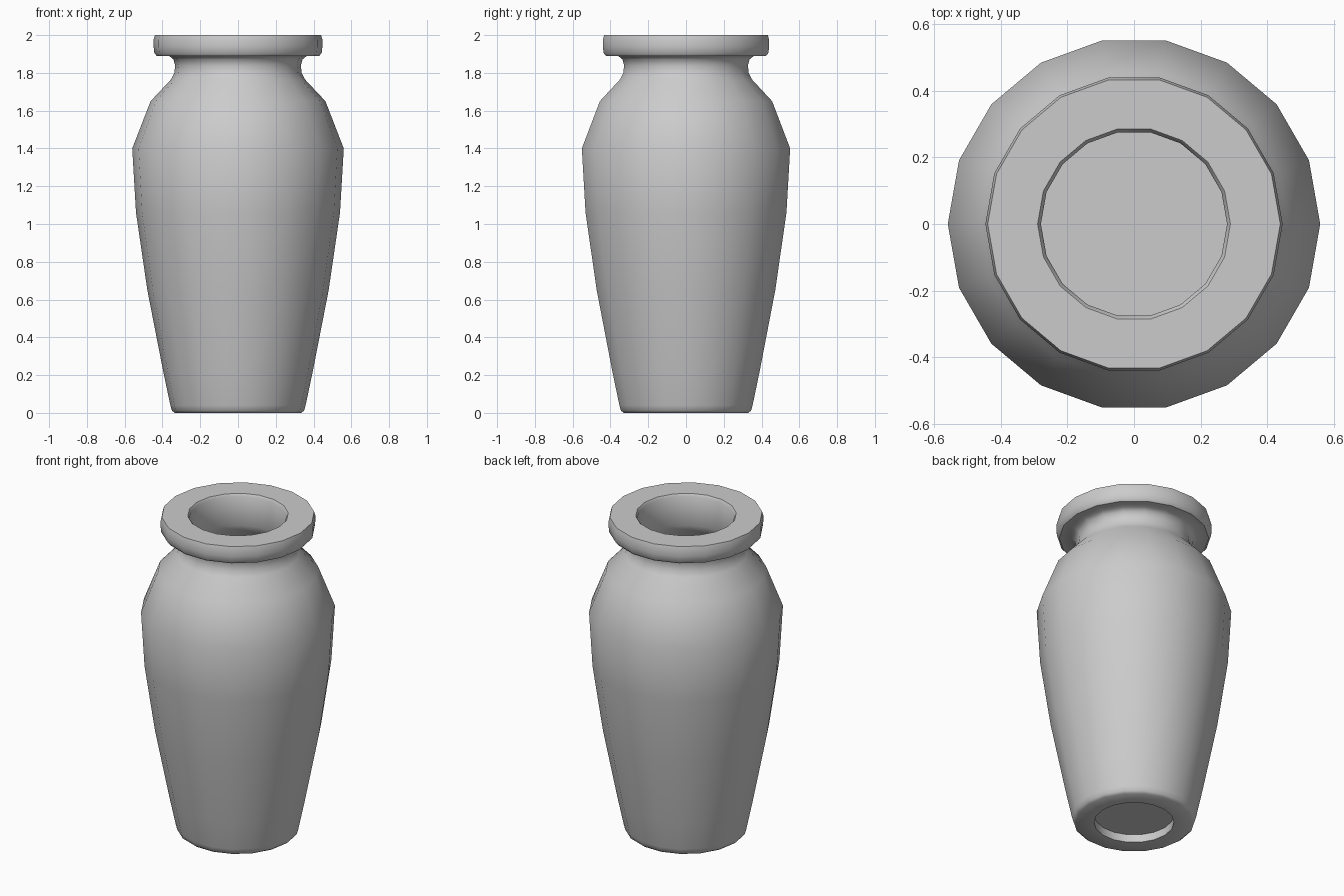
import bpy, bmesh, math

if "Cube" in bpy.data.objects:
    bpy.data.objects.remove(bpy.data.objects["Cube"])

SIDES = 18

# Outer profile (radius, z), from recessed foot up to the mouth
outer = [
    (0.23, 0.05), (0.23, 0.0), (0.335, 0.0), (0.35, 0.012), (0.358, 0.04),
    (0.396, 0.22), (0.48, 0.65), (0.54, 1.06), (0.56, 1.40), (0.463, 1.65),
    (0.355, 1.765), (0.337, 1.80), (0.333, 1.84), (0.342, 1.872), (0.365, 1.89),
    (0.43, 1.89), (0.443, 1.905), (0.447, 1.94), (0.447, 1.975), (0.44, 2.0),
]
# Inner profile, from the mouth down to the floor
inner = [
    (0.29, 2.0), (0.28, 1.985), (0.28, 1.80), (0.30, 1.755), (0.415, 1.62),
    (0.505, 1.39), (0.487, 1.06), (0.43, 0.65), (0.345, 0.22), (0.315, 0.10),
]


def lathe(name, profile):
    """Revolve a profile around z, capping both ends."""
    bm = bmesh.new()
    rings = []
    for r, z in profile:
        rings.append([bm.verts.new((r * math.cos(a), r * math.sin(a), z))
                      for a in (2 * math.pi * i / SIDES for i in range(SIDES))])
    for lo, hi in zip(rings, rings[1:]):
        for i in range(SIDES):
            j = (i + 1) % SIDES
            bm.faces.new((lo[i], lo[j], hi[j], hi[i]))
    bm.faces.new(list(reversed(rings[0])))
    bm.faces.new(rings[-1])
    bmesh.ops.recalc_face_normals(bm, faces=bm.faces)
    mesh = bpy.data.meshes.new(name)
    bm.to_mesh(mesh)
    bm.free()
    obj = bpy.data.objects.new(name, mesh)
    bpy.context.collection.objects.link(obj)
    return obj


# Vase body with rim, hollow inside and foot recess
vase = lathe("vase", outer + inner)
bpy.context.view_layer.objects.active = vase
vase.select_set(True)
bpy.ops.object.shade_smooth_by_angle(angle=math.radians(40))
